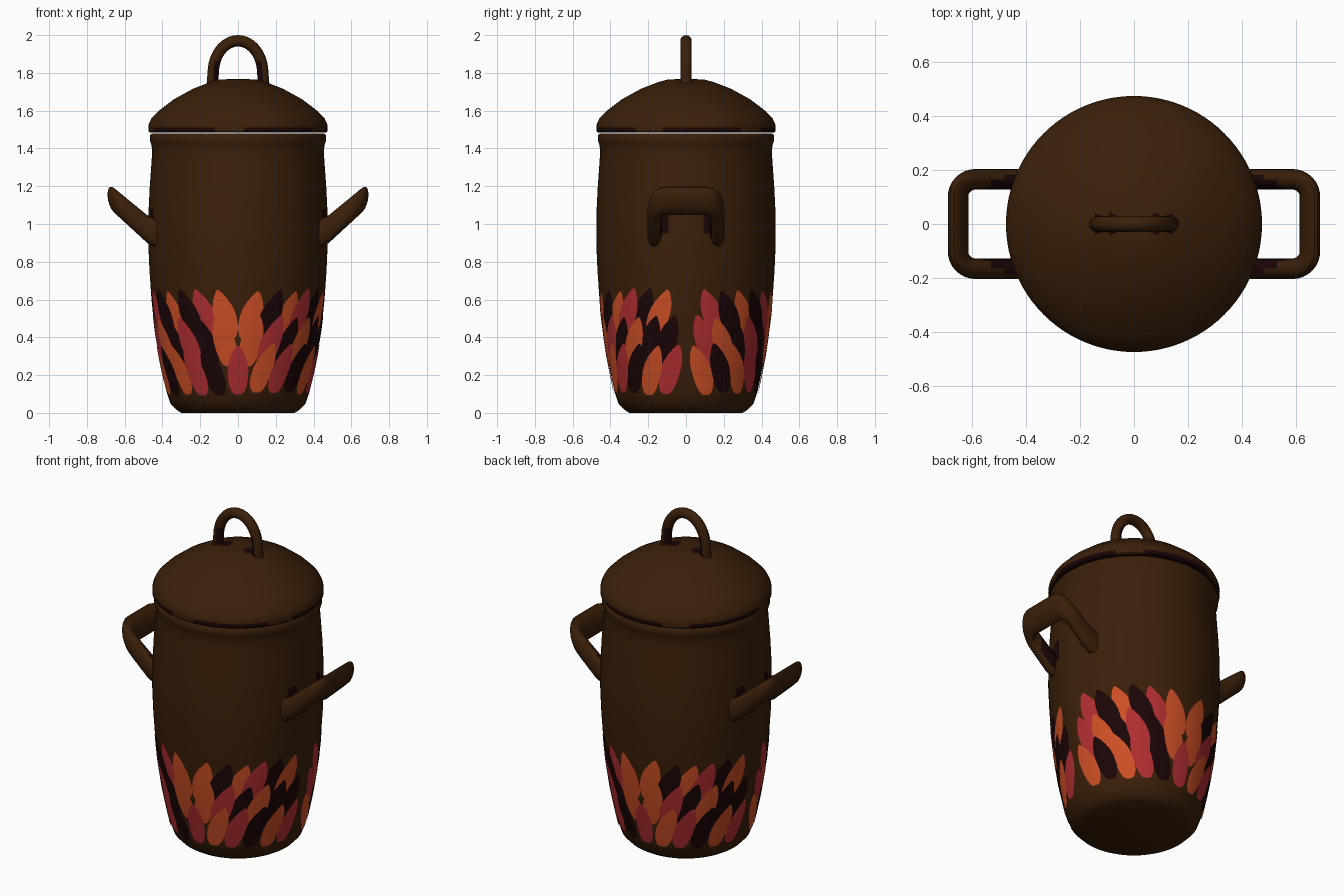
import bpy, bmesh, math, random
from mathutils import Vector

random.seed(4)
if "Cube" in bpy.data.objects:
    bpy.data.objects.remove(bpy.data.objects["Cube"])


def material(name, rgb):
    m = bpy.data.materials.new(name)
    m.use_nodes = True
    m.diffuse_color = (*rgb, 1)
    bsdf = m.node_tree.nodes["Principled BSDF"]
    bsdf.inputs["Base Color"].default_value = (*rgb, 1)
    bsdf.inputs["Roughness"].default_value = 1
    bsdf.inputs["Specular IOR Level"].default_value = 0
    m.roughness = 1
    m.specular_intensity = 0
    return m


BROWN = material("clay brown", (0.043, 0.0138, 0.0027))
DARK = material("dark maroon", (0.0105, 0.0015, 0.0018))
RED = material("leaf red", (0.44, 0.027, 0.031))
ORANGE = material("leaf orange", (0.61, 0.078, 0.018))
LEAF_COLOURS = {"D": DARK, "R": RED, "O": ORANGE}


def finish(name, bm, mats, rule=None, fix=True):
    """Turn a bmesh into a smooth object, colouring faces where rule is true."""
    if fix:
        bmesh.ops.recalc_face_normals(bm, faces=bm.faces)
    bm.normal_update()
    if rule:
        for f in bm.faces:
            f.material_index = int(rule(f.calc_center_median(), f.normal))
    mesh = bpy.data.meshes.new(name)
    bm.to_mesh(mesh)
    bm.free()
    ob = bpy.data.objects.new(name, mesh)
    bpy.context.collection.objects.link(ob)
    for m in mats:
        mesh.materials.append(m)
    bpy.ops.object.select_all(action='DESELECT')
    ob.select_set(True)
    bpy.context.view_layer.objects.active = ob
    bpy.ops.object.shade_smooth_by_angle(angle=math.radians(40))
    return ob


def skin(bm, rings):
    """Bridge closed rings of points and cap both ends."""
    rows = [[bm.verts.new(p) for p in ring] for ring in rings]
    n = len(rows[0])
    for a, b in zip(rows, rows[1:]):
        for i in range(n):
            j = (i + 1) % n
            bm.faces.new((a[i], a[j], b[j], b[i]))
    bm.faces.new(rows[0])
    bm.faces.new(rows[-1])


def lathe(name, profile, mats, rule=None, segs=96):
    bm = bmesh.new()
    angles = [2 * math.pi * i / segs for i in range(segs)]
    skin(bm, [[(r * math.cos(a), r * math.sin(a), z) for a in angles]
              for r, z in profile])
    return finish(name, bm, mats, rule)


# Pot body: outer wall, rounded rim, then the inside wall and floor
WALL = [(0.3, 0), (0.325, 0.015), (0.358, 0.05), (0.378, 0.11), (0.397, 0.2),
        (0.417, 0.3), (0.434, 0.4), (0.448, 0.5), (0.458, 0.6), (0.469, 0.76),
        (0.475, 0.9), (0.475, 0.95), (0.473, 1.08), (0.467, 1.2),
        (0.457, 1.34), (0.454, 1.39), (0.459, 1.42), (0.466, 1.44),
        (0.466, 1.468), (0.458, 1.479)]
INSIDE = [(0.43, 1.479), (0.42, 1.4), (0.44, 1), (0.4, 0.4), (0.33, 0.06)]


def wall_radius(z):
    for (r0, z0), (r1, z1) in zip(WALL, WALL[1:]):
        if z <= z1:
            return r0 + (r1 - r0) * (z - z0) / (z1 - z0)
    return WALL[-1][0]


lathe("pot_body", WALL + INSIDE, [BROWN, DARK],
      lambda c, n: abs(c.x) > 0.45 and 0.09 < abs(c.y) < 0.16
      and 0.95 < c.z < 1.08)

# Domed lid with a dark uneven lower edge and dark spots below its handle
LID = [(0.4, 1.484), (0.468, 1.484), (0.474, 1.49), (0.475, 1.512),
       (0.472, 1.53), (0.459, 1.558), (0.416, 1.602), (0.34, 1.66),
       (0.238, 1.716), (0.15, 1.75), (0.1, 1.764), (0.05, 1.767)]
lathe("lid", LID, [BROWN, DARK],
      lambda c, n: (c.z < 1.512
                    and (n.z < -0.9 or math.sin(5 * math.atan2(c.y, c.x) + 0.6) > -0.7))
      or (0.06 < abs(c.x) < 0.13 and abs(c.y) < 0.035))


# Arched lid handle
def arch_point(t):
    return Vector((-0.131 * math.cos(t), 0, 1.8 + 0.17 * math.sin(t)))


bm = bmesh.new()
path = [Vector((-0.137, 0, 1.73))]
path += [arch_point(math.pi * i / 24) for i in range(25)]
path += [Vector((0.137, 0, 1.73))]
rings = []
for i, p in enumerate(path):
    tangent = (path[min(i + 1, len(path) - 1)] - path[max(i - 1, 0)]).normalized()
    side = Vector((-tangent.z, 0, tangent.x))
    rings.append([p + 0.03 * (side * math.cos(a) + Vector((0, 1, 0)) * math.sin(a))
                  for a in (2 * math.pi * k / 16 for k in range(16))])
skin(bm, rings)
finish("lid_handle", bm, [BROWN, DARK],
       lambda c, n: c.z < 1.86 and n.x * c.x < -0.02)


# Side handles: a rounded U in plan, sheared upwards away from the pot
def side_handle(name, sign):
    corner, reach, half = 0.065, 0.653, 0.166
    stem = [0.43, 0.455, 0.48, 0.505, 0.53, 0.56]
    plan = [(x, -half) for x in stem]
    for s in (-1, 1):
        arc = []
        for k in range(9):
            a = math.pi / 2 * k / 8
            arc.append((reach - corner + corner * math.sin(a),
                        s * (half - corner + corner * math.cos(a))))
        plan += arc if s < 0 else arc[::-1]
    plan += [(x, half) for x in reversed(stem)]
    bm = bmesh.new()
    rings = []
    for i, (x, y) in enumerate(plan):
        x0, y0 = plan[max(i - 1, 0)]
        x1, y1 = plan[min(i + 1, len(plan) - 1)]
        out = Vector((y1 - y0, x0 - x1)).normalized()
        ring = []
        for k in range(16):
            a = 2 * math.pi * k / 16
            c, s = math.cos(a), math.sin(a)
            w = 0.038 * math.copysign(abs(c) ** 0.85, c)
            px, py = x + out.x * w, y + out.y * w
            rise = 0.95 + 0.45 * max(px - 0.43, 0) + 0.42 * max(px - 0.48, 0)
            ring.append((sign * px, py, rise + (0.076 - 0.05 * (x - 0.43)) * s))
        rings.append(ring)
    skin(bm, rings)
    finish(name, bm, [BROWN, DARK],
           lambda c, n: n.z > -0.3 and abs(c.x) < 0.56
           and n.y * c.y < 0.06
           and abs(c.y) < 0.135 + 0.55 * (0.56 - abs(c.x)))


side_handle("left_handle", 1)
side_handle("right_handle", -1)

# Painted leaves: thin curved plates, lower rows over upper rows
SHAPE = [(0, 0.35), (0.05, 0.62), (0.15, 0.84), (0.3, 0.98), (0.5, 1),
         (0.65, 0.9), (0.8, 0.66), (0.92, 0.36), (1, 0.1)]
ROWS = [("lower", "ODORDRORDOR", 0.1, 0.26, 1.29, 0.005),
        ("middle", "RODRDOORDODD", 0.24, 0.27, 1.25, 0.0035),
        ("upper", "RDODROODORDO", 0.39, 0.26, 1.17, 0.002)]


def leaf(bm, facing, angle, base, height, lift, index):
    lean = 0.19 * max(-1, min(1, angle / 0.16))
    rows = []
    for t, w in SHAPE:
        z = base + height * t
        r = wall_radius(z) + lift
        row = []
        for k in range(-2, 3):
            a = facing + angle + lean * t ** 1.3 + 0.135 * w * k / 2
            row.append(bm.verts.new((r * math.cos(a), r * math.sin(a), z)))
        rows.append(row)
    for lo, hi in zip(rows, rows[1:]):
        for k in range(4):
            f = bm.faces.new((lo[k], lo[k + 1], hi[k + 1], hi[k]))
            f.material_index = index


for side_name, facing in (("front", -math.pi / 2), ("back", math.pi / 2)):
    for row_name, colours, base, height, span, lift in ROWS:
        bm = bmesh.new()
        for i, key in enumerate(colours):
            angle = span * (2 * i / (len(colours) - 1) - 1)
            leaf(bm, facing, angle, base + random.uniform(-0.01, 0.01),
                 height, lift + 0.0006 * (i % 2), list(LEAF_COLOURS).index(key))
        finish(f"{side_name}_{row_name}_leaves", bm,
               list(LEAF_COLOURS.values()), fix=False)
